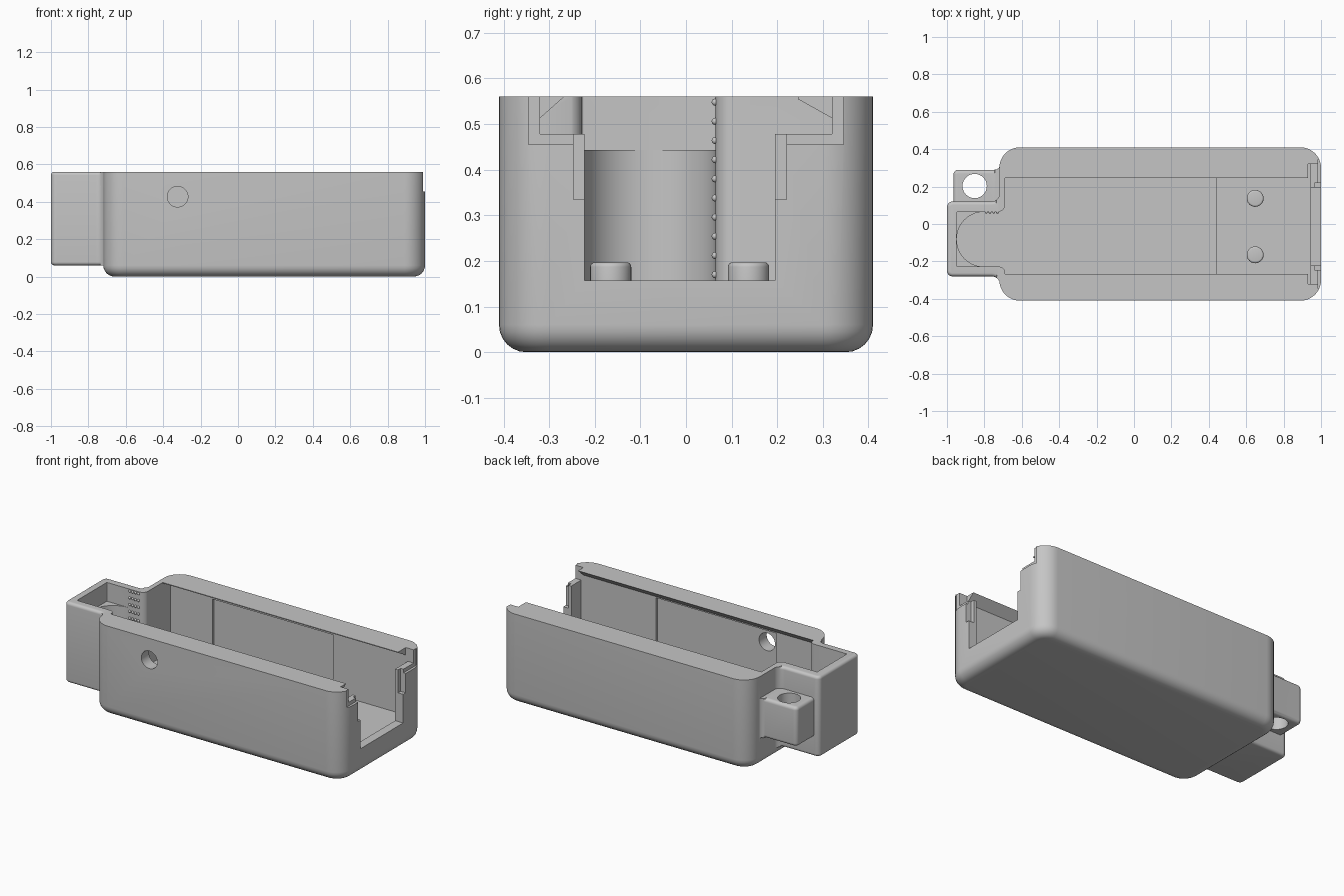
import bpy, bmesh, math
from mathutils import Vector

if "Cube" in bpy.data.objects:
    bpy.data.objects.remove(bpy.data.objects["Cube"], do_unlink=True)

grey = bpy.data.materials.new("plain grey")
grey.use_nodes = True
grey.diffuse_color = (0.56, 0.56, 0.56, 1)
grey.node_tree.nodes["Principled BSDF"].inputs["Base Color"].default_value = grey.diffuse_color


def finish(name, bm):
    bmesh.ops.recalc_face_normals(bm, faces=bm.faces)
    mesh = bpy.data.meshes.new(name)
    bm.to_mesh(mesh)
    bm.free()
    mesh.materials.append(grey)
    ob = bpy.data.objects.new(name, mesh)
    bpy.context.collection.objects.link(ob)
    return ob


def outline(corners, steps=10):
    """Polygon from (x, y, radius) corners, each rounded by its radius."""
    pts = []
    for i, (x, y, r) in enumerate(corners):
        p = Vector((x, y))
        if r == 0:
            pts.append(p)
            continue
        a = (Vector(corners[i - 1][:2]) - p).normalized()
        b = (Vector(corners[(i + 1) % len(corners)][:2]) - p).normalized()
        half = a.angle(b) / 2
        centre = p + (a + b).normalized() * r / math.sin(half)
        u = p + a * r / math.tan(half) - centre
        v = p + b * r / math.tan(half) - centre
        full = u.angle(v)
        for k in range(steps + 1):
            t = k / steps
            pts.append(centre + (u * math.sin((1 - t) * full) + v * math.sin(t * full)) / math.sin(full))
    return pts


def rect(x0, x1, y0, y1, r=0):
    return [(x0, y0, r), (x1, y0, r), (x1, y1, r), (x0, y1, r)]


def prism(name, corners, low, high, bevel=0, rule=None, along_x=False):
    """Extrude an outline; bevel the rim edges whose midpoint passes the rule."""
    bm = bmesh.new()
    verts = [bm.verts.new((p.x, p.y, low)) for p in outline(corners)]
    face = bm.faces.new(verts)
    new = bmesh.ops.extrude_face_region(bm, geom=[face])["geom"]
    bmesh.ops.translate(bm, verts=[g for g in new if isinstance(g, bmesh.types.BMVert)],
                        vec=(0, 0, high - low))
    if bevel:
        edges = [e for e in bm.edges if abs(e.verts[0].co.z - e.verts[1].co.z) < 1e-5
                 and rule((e.verts[0].co + e.verts[1].co) / 2)]
        bmesh.ops.bevel(bm, geom=edges, offset=bevel, segments=6, profile=0.5, affect='EDGES')
    if along_x:
        for v in bm.verts:
            v.co = (v.co.z, v.co.x, v.co.y)
    return finish(name, bm)


def cylinder(name, centre, radius, depth, axis='Z', bevel=0):
    bm = bmesh.new()
    bmesh.ops.create_cone(bm, cap_ends=True, segments=40, radius1=radius, radius2=radius, depth=depth)
    if bevel:
        edges = [e for e in bm.edges if min(v.co.z for v in e.verts) > 0]
        bmesh.ops.bevel(bm, geom=edges, offset=bevel, segments=4, profile=0.5, affect='EDGES')
    for v in bm.verts:
        if axis == 'Y':
            v.co = (v.co.x, -v.co.z, v.co.y)
        v.co += Vector(centre)
    return finish(name, bm)


def combine(target, tool, operation):
    mod = target.modifiers.new("combine", 'BOOLEAN')
    mod.operation, mod.solver, mod.object = operation, 'EXACT', tool
    bpy.context.view_layer.objects.active = target
    bpy.ops.object.modifier_apply(modifier=mod.name)
    bpy.data.objects.remove(tool, do_unlink=True)


def smooth(ob):
    bpy.ops.object.select_all(action='DESELECT')
    ob.select_set(True)
    bpy.context.view_layer.objects.active = ob
    bpy.ops.object.shade_smooth_by_angle(angle=math.radians(30))


TOP, OVER = 0.56, 0.7

# Outer shell: long rounded box, end pocket and side boss
case = prism("case", rect(-0.72, 1, -0.41, 0.41, 0.11), 0, TOP, 0.06, lambda m: m.z < 0.01)
pocket = prism("end_pocket", [
    (-1, -0.28, 0.03), (-0.716, -0.28, 0.045), (-0.716, -0.33, 0), (-0.6, -0.33, 0),
    (-0.6, 0.17, 0), (-0.718, 0.17, 0), (-0.718, 0.12, 0.045), (-1, 0.12, 0.03)],
    0.06, TOP, 0.018, lambda m: m.x < -0.735)
boss = prism("screw_boss", [
    (-0.965, 0.08, 0), (-0.68, 0.08, 0), (-0.68, 0.325, 0), (-0.716, 0.325, 0),
    (-0.716, 0.29, 0.03), (-0.965, 0.29, 0.025)], 0.18, 0.425, 0.02,
    lambda m: m.x < -0.74 and m.y > 0.13)
combine(case, pocket, 'UNION')
combine(case, boss, 'UNION')

# Main compartment with a raised floor towards the open end
cuts = [
    prism("cavity_low", rect(-0.69, 0.44, -0.32, 0.32), 0.1, 0.5),
    prism("cavity_wide", rect(-0.4, 0.43, -0.335, 0.335), 0.11, 0.505),
    prism("cavity_high", rect(0.42, 0.945, -0.32, 0.32), 0.14, 0.5),
]

# Dovetail track for the sliding lid, squared off at the open end
cuts.append(prism("lid_track", [
    (-0.32, 0.478, 0), (0.32, 0.478, 0), (0.32, 0.513, 0), (0.245, 0.555, 0),
    (0.245, OVER, 0), (-0.267, OVER, 0), (-0.267, 0.56, 0), (-0.32, 0.513, 0)],
    -0.69, 1.1, along_x=True))

# Stepped opening in the end wall: inner x, y range, sill height
for x, y0, y1, z in ((0.93, -0.32, 0.32, 0.478), (0.94, -0.222, 0.195, 0.157),
                     (0.965, -0.247, 0.22, 0.335), (0.985, -0.345, 0.345, 0.455)):
    cuts.append(prism("opening", rect(x, 1.1, y0, y1), z, OVER))

# Pocket hollow: round-ended below, square above, flared into the compartment
for r, z in ((0.145, 0.1), (0.004, 0.443)):
    cuts.append(prism("pocket_hollow", [
        (-0.948, -0.228, r), (-0.688, -0.228, 0.035), (-0.688, -0.265, 0), (-0.6, -0.265, 0),
        (-0.6, 0.11, 0), (-0.688, 0.11, 0), (-0.688, 0.065, 0.04), (-0.948, 0.065, r)], z, OVER))

# Side hole and boss hole
cuts.append(cylinder("side_hole", (-0.323, -0.36, 0.427), 0.055, 0.2, 'Y'))
cuts.append(cylinder("boss_hole", (-0.852, 0.203, 0.3), 0.065, 0.4))
for cut in cuts:
    cut.hide_render = True
    combine(case, cut, 'DIFFERENCE')
smooth(case)

# Locating pegs on the raised floor
for side, y in (("left", 0.137), ("right", -0.165)):
    smooth(cylinder(side + "_peg", (0.648, y, 0.167), 0.045, 0.06, bevel=0.01))

# Grip beads on the pocket wall
bm = bmesh.new()
for col in range(4):
    for row in range(10):
        ball = bmesh.ops.create_icosphere(bm, subdivisions=2, radius=0.008)["verts"]
        bmesh.ops.translate(bm, verts=ball, vec=(-0.79 + col * 0.02, 0.064, 0.17 + row * 0.042))
smooth(finish("grip_beads", bm))
